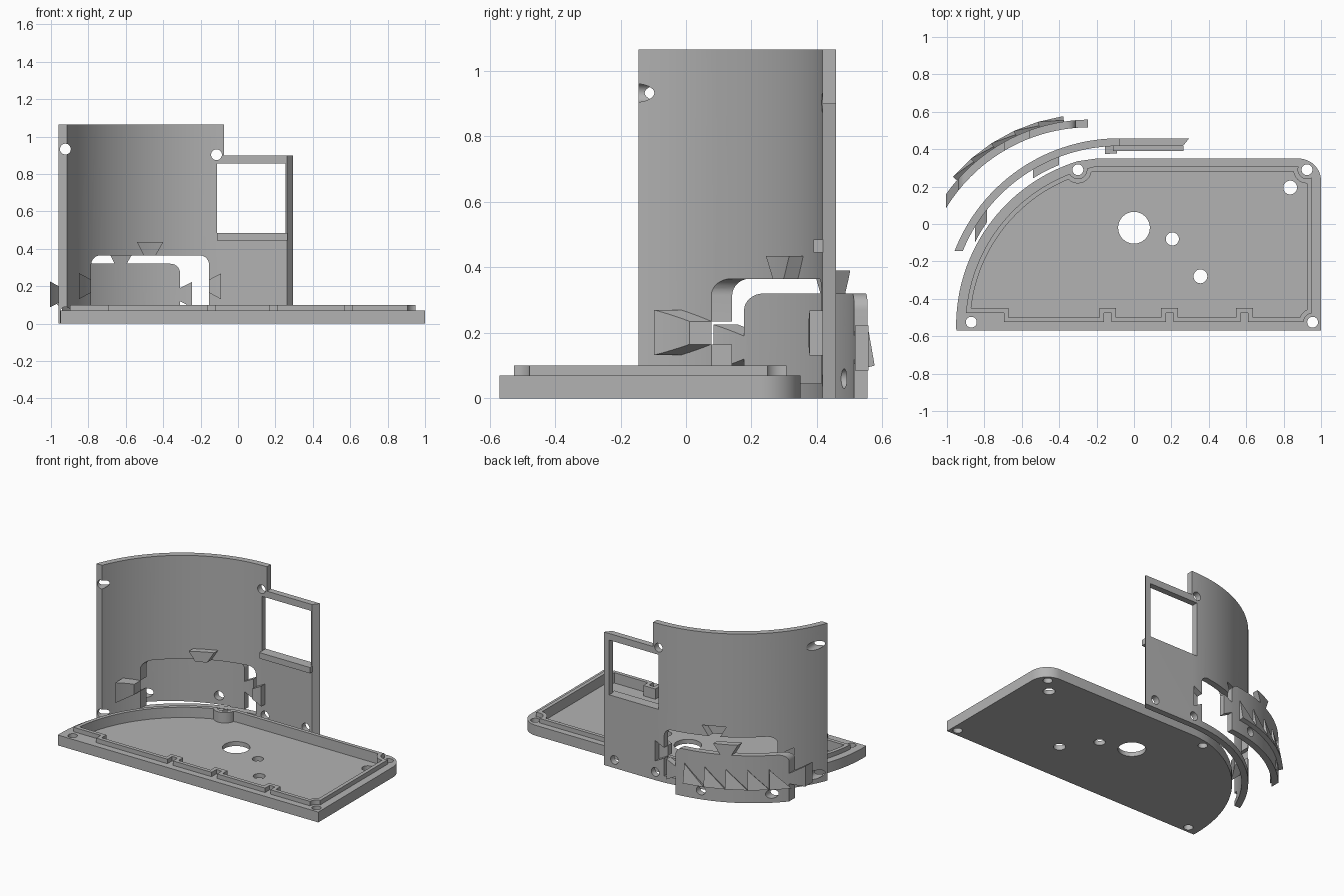
import bpy, bmesh, math
from math import sin, cos, asin, pi, radians

if "Cube" in bpy.data.objects:
    bpy.data.objects.remove(bpy.data.objects["Cube"])

grey = bpy.data.materials.new("grey")
grey.diffuse_color = (0.45, 0.45, 0.45, 1)
grey.use_nodes = True
grey.node_tree.nodes["Principled BSDF"].inputs["Base Color"].default_value = grey.diffuse_color


def prism(name, pts, a, b, axis="z"):
    """Extrude a 2D outline from a to b: (x, y) along z, or (x, z) along y."""
    bm = bmesh.new()
    put = (lambda p, h: (p[0], p[1], h)) if axis == "z" else (lambda p, h: (p[0], h, p[1]))
    lo = [bm.verts.new(put(p, a)) for p in pts]
    hi = [bm.verts.new(put(p, b)) for p in pts]
    bm.faces.new(lo)
    bm.faces.new(hi)
    for i in range(len(pts)):
        j = (i + 1) % len(pts)
        bm.faces.new((lo[i], lo[j], hi[j], hi[i]))
    bmesh.ops.recalc_face_normals(bm, faces=bm.faces)
    me = bpy.data.meshes.new(name)
    bm.to_mesh(me)
    bm.free()
    me.materials.append(grey)
    ob = bpy.data.objects.new(name, me)
    bpy.context.collection.objects.link(ob)
    return ob


def arc(cx, cy, r, a0, a1, n=32):
    return [(cx + r * cos(a0 + (a1 - a0) * i / n), cy + r * sin(a0 + (a1 - a0) * i / n))
            for i in range(n + 1)]


def rod(x, y, r, a, b, axis="z"):
    return prism("cutter", arc(x, y, r, 0, 2 * pi, 32)[:-1], a, b, axis)


def box(x0, x1, y0, y1, z0, z1, name="cutter"):
    return prism(name, [(x0, y0), (x1, y0), (x1, y1), (x0, y1)], z0, z1)


def combine(ob, op, *others):
    """Apply a boolean with each helper, then remove the helper."""
    for other in others:
        m = ob.modifiers.new("bool", "BOOLEAN")
        m.operation, m.object, m.solver = op, other, "EXACT"
        dg = bpy.context.evaluated_depsgraph_get()
        me = bpy.data.meshes.new_from_object(ob.evaluated_get(dg))
        ob.modifiers.clear()
        ob.data = me
        bpy.data.objects.remove(other)


# ---- base tray: plate, raised lip, pocket and screw holes
CX, CY = -0.031, -0.544


def lip_outline(o):
    r, top, low = 0.87 - o, 0.307 - o, -0.525 + o
    pts = arc(CX, CY, r, pi - asin((top - CY) / r), pi - asin((low + 0.05 - CY) / r))
    pts += [(-0.695 + o, low + 0.05), (-0.695 + o, low)]
    for c in (-0.14, 0.19, 0.59):
        w = 0.02 + o
        pts += [(c - w, low), (c - w, low + 0.05), (c + w, low + 0.05), (c + w, low)]
    return pts + [(0.95 - o, low), (0.95 - o, top)]


outline = arc(CX, CY, 0.92, radians(107), pi, 40) + [(-0.95, -0.57), (1, -0.57)]
outline += arc(0.88, 0.23, 0.12, 0, pi / 2, 12) + [(-0.2, 0.35)]
corners = [(-0.3, 0.29), (0.925, 0.29), (0.955, -0.525)]
tray = prism("base_tray", outline, 0, 0.07)
lip = prism("lip", lip_outline(0), 0.05, 0.1)
pocket = prism("pocket", lip_outline(0.025), 0.03, 0.2)
for x, y in corners:
    combine(lip, "DIFFERENCE", rod(x, y, 0.048, 0, 0.3))
    combine(pocket, "DIFFERENCE", rod(x, y, 0.073, 0, 0.3))
combine(tray, "UNION", lip)
combine(tray, "DIFFERENCE", pocket)
for x, y, r in [(c[0], c[1], 0.029) for c in corners] + [
        (-0.87, -0.525, 0.029), (0, -0.02, 0.085), (0.205, -0.08, 0.035),
        (0.355, -0.28, 0.037), (0.835, 0.195, 0.037)]:
    combine(tray, "DIFFERENCE", rod(x, y, r, -0.1, 0.3))

# ---- curved wall with flat extension
WX, WY, Y_END = -0.08, -0.485, -0.145


def band(name, ro, ri, h, x_out, x_in):
    """Upright curved shell between two radii, running straight to the right."""
    def edge(r):
        return arc(WX, WY, r, pi - asin((Y_END - WY) / r), pi / 2, 36)
    pts = edge(ro) + [(x_out, WY + ro), (x_in, WY + ri)] + edge(ri)[::-1]
    return prism(name, pts, 0, h)


# front outlines of the dovetails and of the rounded opening
TABS = [
    [(-0.155, 0.165), (-0.09, 0.13), (-0.09, 0.268), (-0.155, 0.235)],
    [(-0.44, 0.365), (-0.40, 0.435), (-0.54, 0.435), (-0.505, 0.365)],
    [(-0.785, 0.235), (-0.85, 0.27), (-0.85, 0.132), (-0.785, 0.165)],
]
OPENING = [(-0.785, 0.045), (-0.155, 0.045)] + TABS[0]
OPENING += arc(-0.205, 0.315, 0.05, 0, pi / 2, 8) + TABS[1]
OPENING += arc(-0.735, 0.315, 0.05, pi / 2, pi, 8) + TABS[2]

wall = band("curved_wall", 0.943, 0.902, 1.065, 0.295, 0.262)
combine(wall, "DIFFERENCE",
        box(-0.075, 0.5, 0.2, 0.7, 0.9, 1.2),
        box(-0.113, 0.254, 0.2, 0.7, 0.485, 0.855),
        prism("cutter", OPENING, -0.4, 0.9, "y"))
for x, z in [(-0.923, 0.933), (-0.115, 0.903), (-0.923, 0.06), (-0.09, 0.055), (0.215, 0.055)]:
    combine(wall, "DIFFERENCE", rod(x, z, 0.029, -0.3, 0.7, "y"))

# window ledge
box(-0.113, 0.265, 0.39, 0.418, 0.445, 0.485, "window_ledge")

# backing blocks behind the dovetail sockets
for name, tab in zip(("right", "top", "left"), TABS):
    block = band("socket_block_" + name, 0.902, 0.862, 0.6, -0.05, -0.05)
    # the shell is widened at its left end so that the block is complete
    combine(block, "INTERSECT", prism("cutter", tab, -0.4, 0.9, "y"))

# ---- detached cover panel matching the opening
panel = band("cover_panel", 0.943, 0.902, 0.6, 0, 0)
combine(panel, "INTERSECT", prism("cutter", OPENING, -0.4, 0.9, "y"))
DX, DY, DZ = -0.155, 0.1, -0.045
for v in panel.data.vertices:
    v.co.x += DX
    v.co.y += DY
    v.co.z += DZ
for x in (-0.48, -0.865):
    combine(panel, "DIFFERENCE", rod(x, 0.06, 0.03, -0.3, 0.9, "y"))

# sawtooth grips: wedges deepest at the bottom, tapering to a point at the top
PX, PY = WX + DX, WY + DY
bm = bmesh.new()
a0, a1, count = radians(98.5), radians(139), 5
for i in range(count):
    s, e = a0 + (a1 - a0) * i / count, a0 + (a1 - a0) * (i + 1) / count

    def at(a, r, z):
        return bm.verts.new((PX + r * cos(a), PY + r * sin(a), z))
    p, q = at(s, 0.935, 0.09), at(e, 0.935, 0.09)
    u, w = at(s, 0.972, 0.1), at(e, 0.972, 0.1)
    t, k = at(s, 0.95, 0.225), at(s, 0.935, 0.225)
    for f in ((p, q, w, u), (u, w, t), (p, u, t, k), (q, k, t, w), (p, k, q)):
        bm.faces.new(f)
bmesh.ops.recalc_face_normals(bm, faces=bm.faces)
me = bpy.data.meshes.new("grip_teeth")
bm.to_mesh(me)
bm.free()
me.materials.append(grey)
bpy.context.collection.objects.link(bpy.data.objects.new("grip_teeth", me))

# smooth the curves, keep the edges sharp
for ob in bpy.context.collection.objects:
    ob.select_set(True)
    bpy.context.view_layer.objects.active = ob
bpy.ops.object.shade_smooth_by_angle(angle=radians(25))
